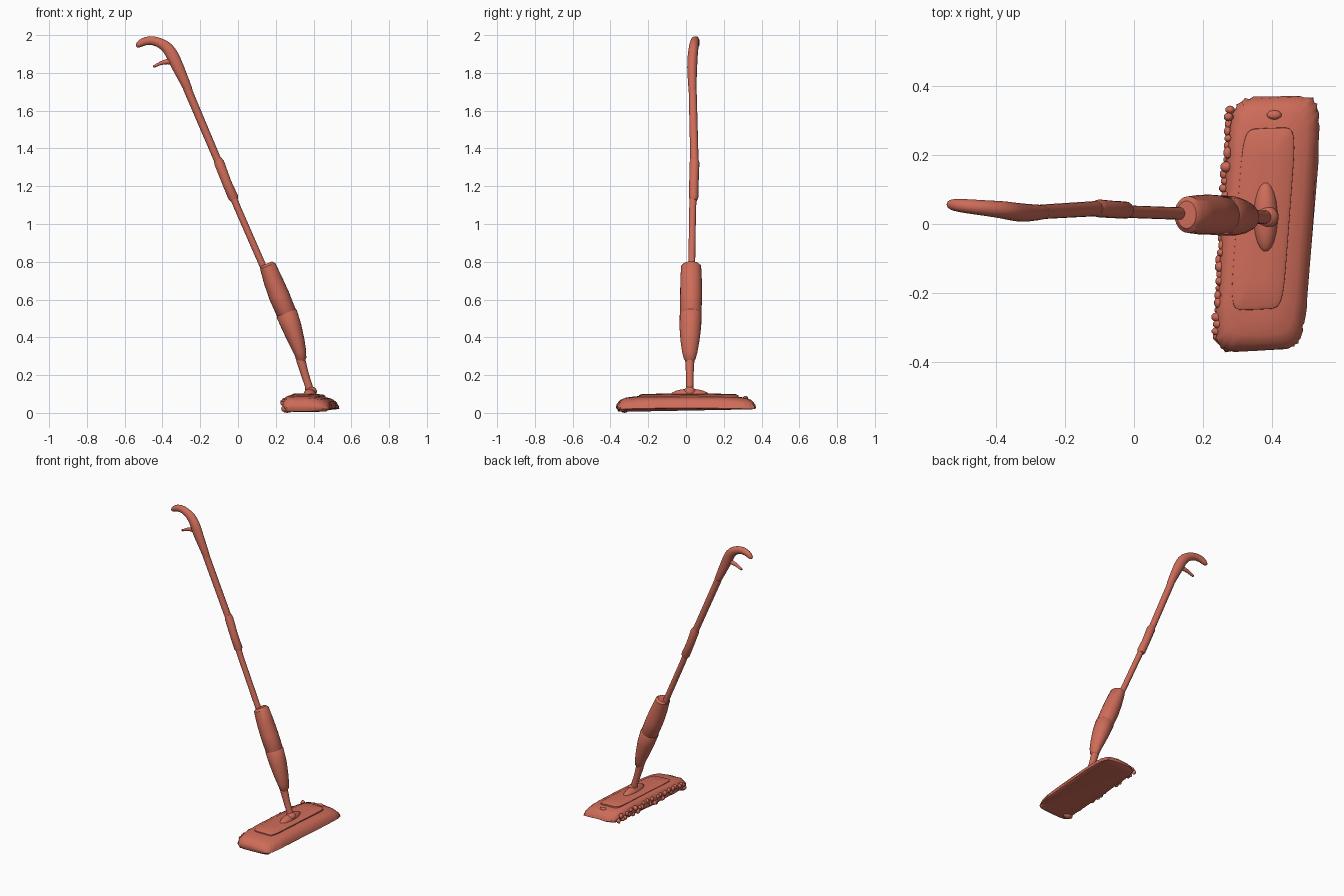
import bpy, bmesh, math, random
from mathutils import Vector

random.seed(4)
if "Cube" in bpy.data.objects:
    bpy.data.objects.remove(bpy.data.objects["Cube"])

mat = bpy.data.materials.new("coral_red")
mat.use_nodes = True
coral = (0.62, 0.15, 0.10, 1)
mat.diffuse_color = coral
mat.node_tree.nodes["Principled BSDF"].inputs["Base Color"].default_value = coral


def finish(name, bm, subdiv=0, angle=40):
    """Turn a bmesh into a smooth shaded object."""
    bmesh.ops.recalc_face_normals(bm, faces=bm.faces)
    me = bpy.data.meshes.new(name)
    bm.to_mesh(me)
    bm.free()
    ob = bpy.data.objects.new(name, me)
    bpy.context.collection.objects.link(ob)
    me.materials.append(mat)
    if subdiv:
        mod = ob.modifiers.new("Smooth", "SUBSURF")
        mod.levels = mod.render_levels = subdiv
    bpy.ops.object.select_all(action="DESELECT")
    bpy.context.view_layer.objects.active = ob
    ob.select_set(True)
    bpy.ops.object.shade_smooth_by_angle(angle=math.radians(angle))
    return ob


def bridge(bm, rings):
    """Skin a list of closed vertex rings and cap both ends."""
    n = len(rings[0])
    for a, b in zip(rings, rings[1:]):
        for i in range(n):
            j = (i + 1) % n
            bm.faces.new((a[i], a[j], b[j], b[i]))
    bm.faces.new(rings[0])
    bm.faces.new(rings[-1])


def loft(name, stations, sides=16, subdiv=0):
    """Tube through stations of (x, y, z, radius in xz plane, radius in y)."""
    bm = bmesh.new()
    pts = [Vector(s[:3]) for s in stations]
    side = Vector((0, 1, 0))
    rings = []
    for k, s in enumerate(stations):
        tangent = pts[min(k + 1, len(pts) - 1)] - pts[max(k - 1, 0)]
        normal = side.cross(tangent).normalized()
        angles = [2 * math.pi * i / sides for i in range(sides)]
        rings.append([bm.verts.new(pts[k] + normal * s[3] * math.cos(a)
                                   + side * s[4] * math.sin(a)) for a in angles])
    bridge(bm, rings)
    return finish(name, bm, subdiv)


# Pole, with its thicker joining sleeve
loft("upper_pole", [(-0.27, 0.035, 1.72, .022, .021), (-0.10, 0.045, 1.32, .020, .022),
                    (0.0, 0.035, 1.08, .018, .018), (0.14, 0.03, 0.76, .018, .018),
                    (0.25, 0.025, 0.50, .018, .018)])
loft("pole_sleeve", [(-0.108, 0.045, 1.345, .020, .020), (-0.10, 0.045, 1.325, .027, .026),
                     (-0.06, 0.042, 1.22, .025, .025), (-0.025, 0.04, 1.14, .027, .025),
                     (-0.019, 0.04, 1.125, .019, .019)])
loft("lower_pole", [(0.31, 0.02, 0.36, .024, .028), (0.335, 0.02, 0.27, .024, .024),
                    (0.355, 0.02, 0.20, .021, .020), (0.374, 0.02, 0.145, .020, .019),
                    (0.385, 0.02, 0.08, .026, .024)])

# Hooked grip and its trigger
loft("handle", [(-0.245, 0.035, 1.67, .021, .021), (-0.285, 0.033, 1.76, .027, .024),
                (-0.318, 0.032, 1.83, .033, .028), (-0.345, 0.035, 1.89, .035, .028),
                (-0.372, 0.04, 1.935, .033, .027), (-0.42, 0.045, 1.965, .026, .024),
                (-0.47, 0.05, 1.975, .025, .022), (-0.51, 0.054, 1.962, .022, .020),
                (-0.53, 0.056, 1.946, .016, .016), (-0.539, 0.057, 1.938, .006, .007)],
     sides=12, subdiv=1)
loft("trigger", [(-0.33, 0.033, 1.86, .022, .014), (-0.375, 0.034, 1.862, .015, .013),
                 (-0.41, 0.036, 1.852, .010, .012), (-0.435, 0.037, 1.838, .008, .010),
                 (-0.452, 0.038, 1.832, .007, .008)], sides=10, subdiv=1)

# Spray bottle: upper tank and tapering lower housing
loft("bottle", [(0.152, 0.027, 0.79, .030, .040), (0.157, 0.027, 0.778, .043, .053),
                (0.186, 0.027, 0.70, .051, .057), (0.218, 0.027, 0.62, .055, .058),
                (0.256, 0.025, 0.53, .053, .057), (0.259, 0.025, 0.522, .048, .052)], sides=24)
loft("bottle_housing", [(0.254, 0.025, 0.535, .049, .053), (0.258, 0.025, 0.525, .057, .058),
                        (0.286, 0.023, 0.45, .052, .057), (0.31, 0.021, 0.38, .043, .050),
                        (0.329, 0.02, 0.32, .033, .040), (0.336, 0.02, 0.285, .026, .031),
                        (0.338, 0.02, 0.272, .016, .020)], sides=24)


# Mop head: one rounded, skewed pad with lumpy sides
def outline(bm, half_x, half_y, height, centre=(0.385, 0.0), n=72, power=0.28, rough=0.0):
    ring = []
    for i in range(n):
        a = 2 * math.pi * i / n
        c, s = math.cos(a), math.sin(a)
        u = math.copysign(abs(c) ** power, c) * half_x
        v = math.copysign(abs(s) ** power, s) * half_y
        y = centre[1] + v + 0.04 * u
        x = centre[0] + u + 0.075 * y
        ring.append(bm.verts.new((x + random.uniform(-rough, rough),
                                  y + random.uniform(-rough, rough), height(u, v))))
    return ring


def droop(u, v):
    """Drop of the upper surface towards the far long edge and both ends."""
    return 0.03 * max(0, u / 0.13) ** 2 + 0.022 * (v / 0.36) ** 4


bm = bmesh.new()
rings = []
for half_x, half_y, z, rough in [(0.105, 0.335, 0.018, 0), (0.125, 0.358, 0.020, .004),
                                 (0.131, 0.368, 0.038, .004), (0.128, 0.362, 0.062, .004),
                                 (0.117, 0.345, 0.086, .002), (0.098, 0.32, 0.094, .001),
                                 (0.06, 0.27, 0.092, 0), (0.02, 0.2, 0.092, 0)]:
    top = z > 0.03
    rings.append(outline(bm, half_x, half_y, lambda u, v: z - droop(u, v) * (z / 0.09 if top else 0)
                         - (0.012 if v < -0.33 and not top else 0), rough=rough))
bridge(bm, rings)
finish("mop_pad", bm, angle=50)

# Raised plate on the pad
bm = bmesh.new()
plate = [(0.078, 0.265, 0.06), (0.076, 0.262, 0.097), (0.066, 0.25, 0.102), (0.02, 0.18, 0.102)]
bridge(bm, [outline(bm, hx, hy, lambda u, v: z - droop(u, v) * 0.6, (0.372, 0.015), 48)
            for hx, hy, z in plate])
finish("pad_plate", bm)


def blob(name, centre, size, detail=3):
    bm = bmesh.new()
    bmesh.ops.create_icosphere(bm, subdivisions=detail, radius=1)
    for v in bm.verts:
        v.co = Vector([c + p * s for c, p, s in zip(centre, v.co, size)])
    return finish(name, bm, angle=70)


# Swivel joint on the plate
blob("swivel_mount", (0.38, 0.02, 0.09), (0.036, 0.105, 0.038))
blob("swivel_joint", (0.386, 0.02, 0.112), (0.032, 0.032, 0.028))
blob("pad_clip", (0.405, 0.315, 0.078), (0.022, 0.014, 0.012), 2)

# Tufts of fibre along the near long edge
bm = bmesh.new()
for k in range(32):
    y = -0.31 + 0.64 * k / 31
    made = bmesh.ops.create_icosphere(bm, subdivisions=2, radius=1)["verts"]
    centre = Vector((0.258 + 0.06 * y + random.uniform(-.005, .004), y,
                     random.uniform(0.028, 0.07)))
    size = [random.uniform(0.010, 0.018) for _ in range(3)]
    for v in made:
        v.co = centre + Vector([p * s for p, s in zip(v.co, size)])
finish("fringe_tufts", bm, angle=70)
blob("fringe_corner", (0.262, -0.325, 0.022), (0.035, 0.025, 0.022), 2)
